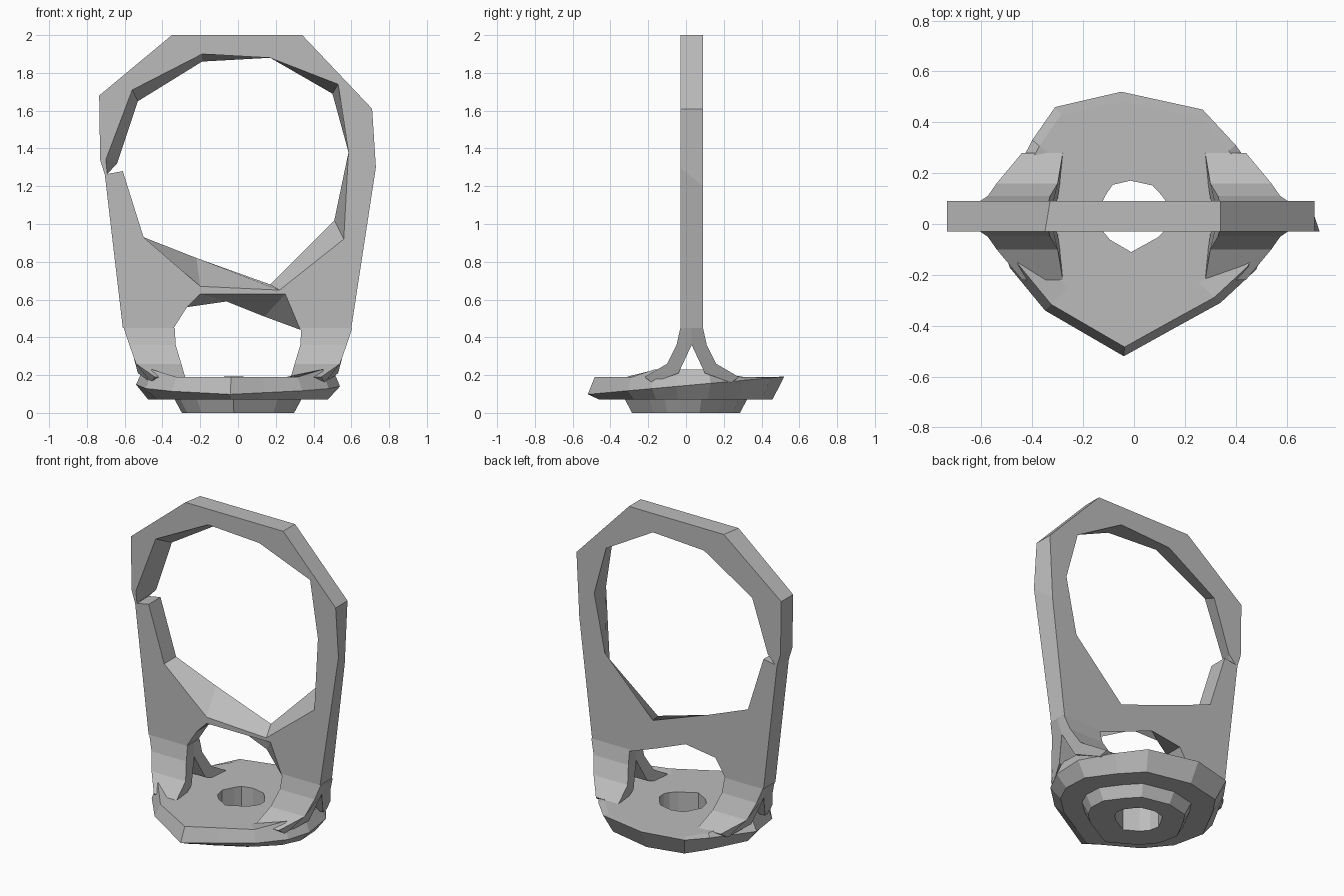
import bpy
import bmesh

old = bpy.data.objects.get("Cube")
if old:
    bpy.data.objects.remove(old, do_unlink=True)

grey = bpy.data.materials.new("plain_grey")
grey.use_nodes = True
colour = (0.5, 0.5, 0.5, 1)
grey.diffuse_color = colour
grey.node_tree.nodes["Principled BSDF"].inputs["Base Color"].default_value = colour


def finish(name, bm):
    """Turn a bmesh into a named flat-shaded object."""
    bmesh.ops.recalc_face_normals(bm, faces=bm.faces)
    mesh = bpy.data.meshes.new(name)
    bm.to_mesh(mesh)
    bm.free()
    mesh.materials.append(grey)
    obj = bpy.data.objects.new(name, mesh)
    bpy.context.collection.objects.link(obj)
    return obj


def bridge(bm, first, second):
    """Join two vertex loops of equal length with quads."""
    count = len(first)
    for i in range(count):
        j = (i + 1) % count
        bm.faces.new((first[i], first[j], second[j], second[i]))


def add_loop(bm, points):
    return [bm.verts.new(p) for p in points]


def plate(name, loop_pairs, y_front, y_back):
    """Flat plate with holes; each pair is a front and a back outline."""
    bm = bmesh.new()
    sides = ([], [])
    for pair in loop_pairs:
        rings = []
        for side, outline, y in zip(sides, pair, (y_front, y_back)):
            ring = add_loop(bm, [(x, y, z) for x, z in outline])
            side += [bm.edges.new((ring[i - 1], ring[i])) for i in range(len(ring))]
            rings.append(ring)
        bridge(bm, *rings)
    for side in sides:
        bmesh.ops.triangle_fill(bm, edges=side, use_beauty=True)
    return finish(name, bm)


# Upright frame: outer outline with the lower window as a notch
outer_front = [(-.35, 2), (.34, 2), (.71, 1.61), (.73, 1.3), (.60, .45)]
outer_back = [(-.33, 2), (.34, 2), (.71, 1.61), (.69, 1.2), (.60, .45)]
window_front = [(.33, .44), (.25, .63), (-.20, .63), (-.27, .56), (-.34, .45)]
window_back = [(.33, .44), (.14, .51), (-.06, .59), (-.27, .56), (-.34, .45)]
left_edge = [(-.61, .45), (-.705, 1.26), (-.73, 1.34), (-.735, 1.68)]

# Large ring opening, with a slanted crossbar at its bottom
ring_front = [(-.19, 1.90), (.17, 1.88), (.53, 1.74), (.585, 1.38), (.56, .92),
              (.22, .65), (-.2, .67), (-.5, .93), (-.61, 1.28), (-.692, 1.265),
              (-.70, 1.34), (-.56, 1.71)]
ring_back = [(-.19, 1.86), (.17, 1.88), (.50, 1.69), (.585, 1.38), (.51, 1.02),
             (.17, .68), (-.22, .82), (-.5, .93), (-.61, 1.28), (-.692, 1.265),
             (-.64, 1.32), (-.53, 1.65)]
plate("ring_frame",
      [(outer_front + window_front + left_edge, outer_back + window_back + left_edge),
       (ring_front, ring_back)], -.03, .09)


# Split legs: a front and a back flared foot on each side
def leg(name, side, depth):
    # distance from the middle plane, height, inner x, outer x
    profile = [(0, .45, .335, .605), (.06, .45, .335, .605), (.08, .36, .33, .575),
               (.13, .26, .30, .54), (.25, .19, .28, .44), (.21, .16, .28, .46),
               (.07, .21, .30, .53), (0, .36, .33, .57)]
    bm = bmesh.new()
    rings = []
    for k in (2, 3):
        rings.append(add_loop(bm, [(side * p[k], .03 + depth * p[0], p[1]) for p in profile]))
    bridge(bm, *rings)
    for ring in rings:
        bm.faces.new(ring)
    finish(name, bm)


for side, side_name in ((1, "left"), (-1, "right")):
    for depth, depth_name in ((-1, "front"), (1, "back")):
        leg(f"{depth_name}_{side_name}_leg", side, depth)

# Base plate and foot: one closed ring of scaled outlines round a central hole
outline = [(-.05, .52), (.27, .45), (.40, .31), (.53, .13), (.54, -.05), (.48, -.18),
           (.34, -.31), (.14, -.42), (-.04, -.52), (-.35, -.34), (-.49, -.17),
           (-.54, .06), (-.40, .33), (-.31, .46)]


def flat(z):
    return lambda x, y: z


def rim_height(x, y):
    return .145 + .09 * y


def top_height(x, y):
    return .23 if abs(x) > .45 else .19


bm = bmesh.new()
levels = [(.27, flat(0)), (.55, flat(0)), (.62, flat(.07)), (.88, flat(.07)),
          (1, rim_height), (.93, top_height), (.75, flat(.19)), (.27, flat(.19))]
rings = []
for scale, height in levels:
    shift = .03 if scale < .5 else 0
    rings.append(add_loop(bm, [(x * scale, y * scale + shift, height(x, y))
                               for x, y in outline]))
for i in range(len(rings)):
    bridge(bm, rings[i - 1], rings[i])
finish("base", bm)
